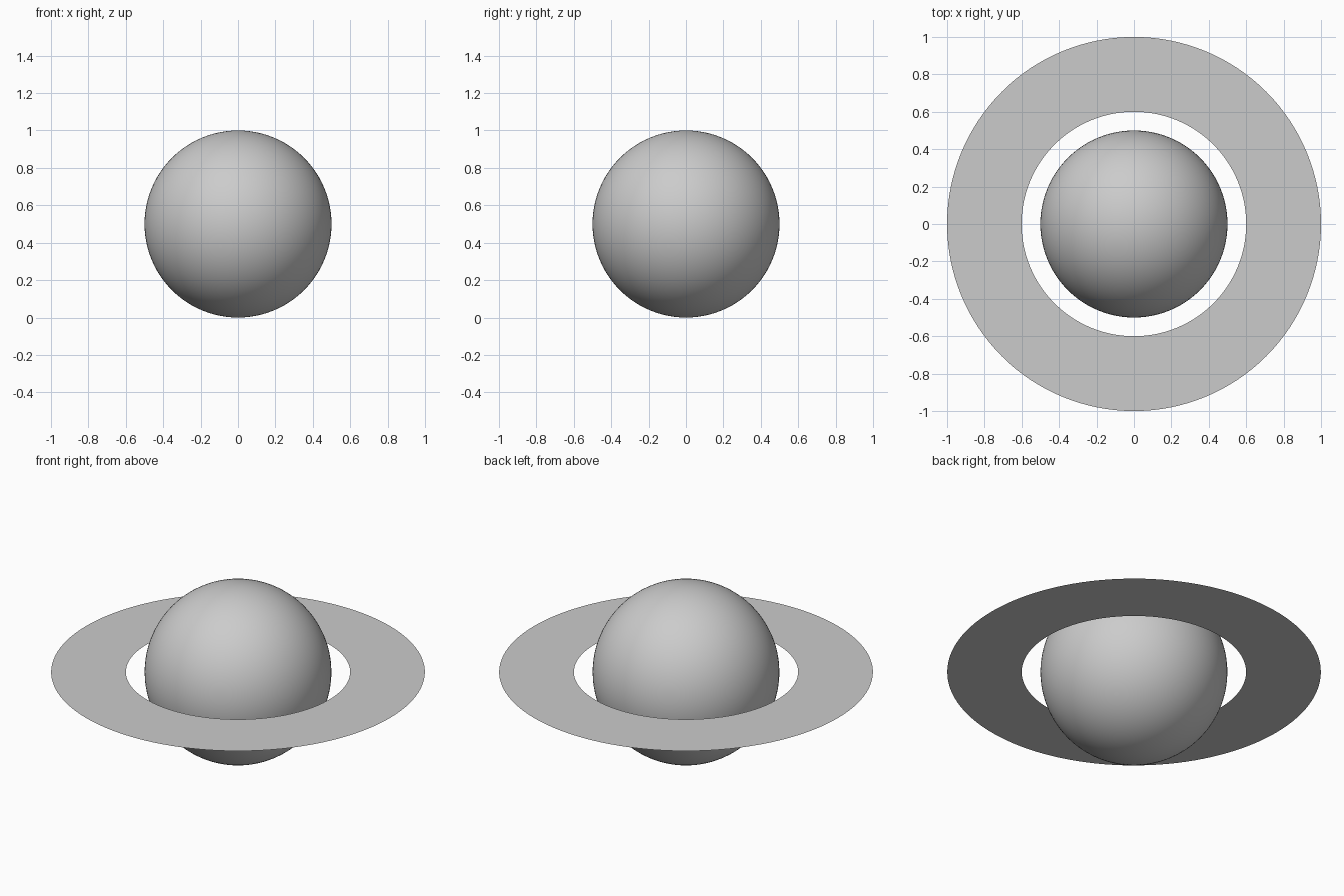
import bpy, bmesh, math

cube = bpy.data.objects.get("Cube")
if cube:
    bpy.data.objects.remove(cube, do_unlink=True)

CENTRE = (0, 0, 0.5)

# Plain grey shared by both parts
grey = bpy.data.materials.new("plain_grey")
grey.use_nodes = True
colour = (0.6, 0.6, 0.6, 1)
grey.diffuse_color = colour
grey.node_tree.nodes["Principled BSDF"].inputs["Base Color"].default_value = colour


def add_part(name, bm, smooth):
    mesh = bpy.data.meshes.new(name)
    for face in bm.faces:
        face.smooth = smooth
    bm.to_mesh(mesh)
    bm.free()
    mesh.materials.append(grey)
    part = bpy.data.objects.new(name, mesh)
    part.location = CENTRE
    bpy.context.collection.objects.link(part)
    return part


# Planet globe
bm = bmesh.new()
bmesh.ops.create_uvsphere(bm, u_segments=96, v_segments=48, radius=0.5)
add_part("planet", bm, True)

# Flat ring around the equator, a single sheet facing up
bm = bmesh.new()
inner = bm.verts.new((0.6, 0, 0))
outer = bm.verts.new((1, 0, 0))
edge = bm.edges.new((inner, outer))
bmesh.ops.spin(bm, geom=[inner, outer, edge], cent=(0, 0, 0), axis=(0, 0, 1),
               angle=math.tau, steps=128, use_merge=True)
bmesh.ops.remove_doubles(bm, verts=bm.verts[:], dist=0.0001)
bm.normal_update()
for face in bm.faces:
    if face.normal.z < 0:
        face.normal_flip()
add_part("ring", bm, False)
